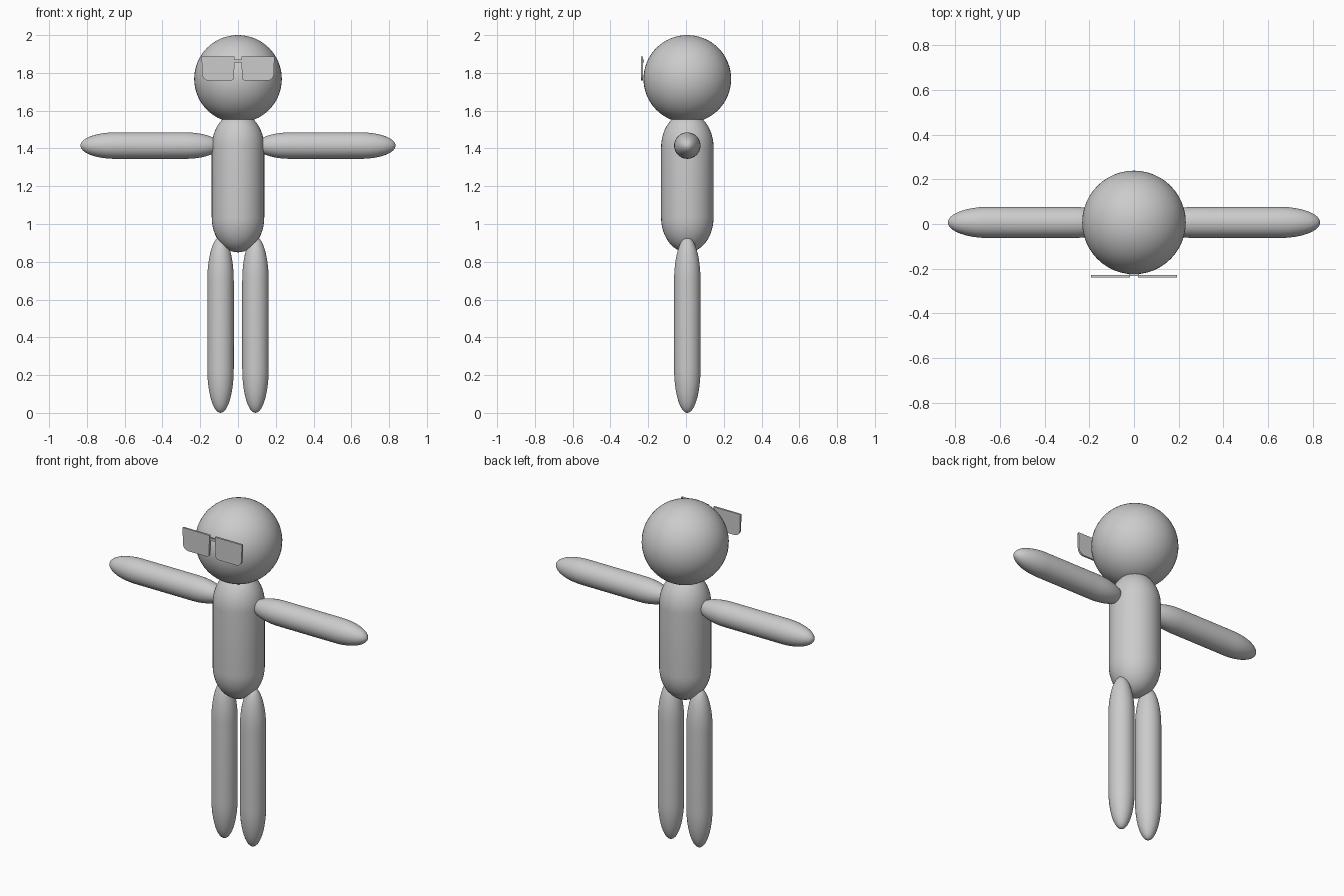
import bpy, bmesh, math
from mathutils import Matrix, Vector

if "Cube" in bpy.data.objects:
    bpy.data.objects.remove(bpy.data.objects["Cube"])

CY = 0.007  # depth of the body axis

grey = bpy.data.materials.new("light_grey")
grey.diffuse_color = (0.6, 0.6, 0.6, 1)
grey.use_nodes = True
grey.node_tree.nodes["Principled BSDF"].inputs["Base Color"].default_value = grey.diffuse_color


def finish(name, bm, smooth=True):
    bmesh.ops.recalc_face_normals(bm, faces=bm.faces)
    mesh = bpy.data.meshes.new(name)
    bm.to_mesh(mesh)
    bm.free()
    mesh.materials.append(grey)
    for p in mesh.polygons:
        p.use_smooth = smooth
    ob = bpy.data.objects.new(name, mesh)
    bpy.context.collection.objects.link(ob)
    return ob


def capsule(name, centre, radius, length, along_x=False):
    """Stretched capsule whose end caps each take a quarter of its length."""
    bm = bmesh.new()
    bmesh.ops.create_uvsphere(bm, u_segments=40, v_segments=24, radius=1)
    # split the equator so the two caps can be pulled apart
    edges = [e for e in bm.edges if all(abs(v.co.z) < 1e-4 for v in e.verts)]
    bmesh.ops.split_edges(bm, edges=edges)
    for f in list(bm.faces):
        f.tag = f.calc_center_median().z > 0
    for v in bm.verts:
        side = 1 if v.link_faces[0].tag else -1
        v.co = Vector((v.co.x * radius, v.co.y * radius,
                       (v.co.z + side) * length / 4))
    # straight wall between the caps
    bmesh.ops.bridge_loops(bm, edges=[e for e in bm.edges if e.is_boundary])
    if along_x:
        bm.transform(Matrix.Rotation(math.pi / 2, 4, 'Y'))
    bm.transform(Matrix.Translation(centre))
    return finish(name, bm)


def box(name, lo, hi):
    bm = bmesh.new()
    bmesh.ops.create_cube(bm, size=1)
    for v in bm.verts:
        v.co = Vector([(a + b) / 2 + c * (b - a) for a, b, c in zip(lo, hi, v.co)])
    return finish(name, bm, False)


def lens(name, side):
    """Flat plate with square top corners and rounded bottom corners."""
    inner, outer, top, bottom = 0.018, 0.193, 1.888, 1.759
    pts = [(inner, top), (outer, top)]
    for cx, r, start in ((outer - 0.038, 0.035, 0), (inner + 0.021, 0.018, -90)):
        for i in range(7):
            a = math.radians(start - 15 * i)
            pts.append((cx + r * math.cos(a), bottom + r + r * math.sin(a)))
    bm = bmesh.new()
    face = bm.faces.new([bm.verts.new((side * x, -0.239, z)) for x, z in pts])
    ext = bmesh.ops.extrude_face_region(bm, geom=[face])
    for v in ext["geom"]:
        if isinstance(v, bmesh.types.BMVert):
            v.co.y += 0.011
    return finish(name, bm, False)


# head
bm = bmesh.new()
bmesh.ops.create_uvsphere(bm, u_segments=48, v_segments=32, radius=0.232)
bm.transform(Matrix.Translation((0, CY, 1.768)))
finish("head", bm)

# torso
capsule("torso", (0, CY, 1.22), 0.139, 0.74)

# limbs and glasses lenses on both sides
for label, s in (("left", 1), ("right", -1)):
    capsule(label + "_arm", (s * 0.464, CY, 1.415), 0.07, 0.74, True)
    capsule(label + "_leg", (s * 0.0925, CY, 0.4665), 0.07, 0.933)
    lens(label + "_lens", s)

# glasses bridge
box("glasses_bridge", (-0.022, -0.232, 1.855), (0.022, -0.222, 1.87))
